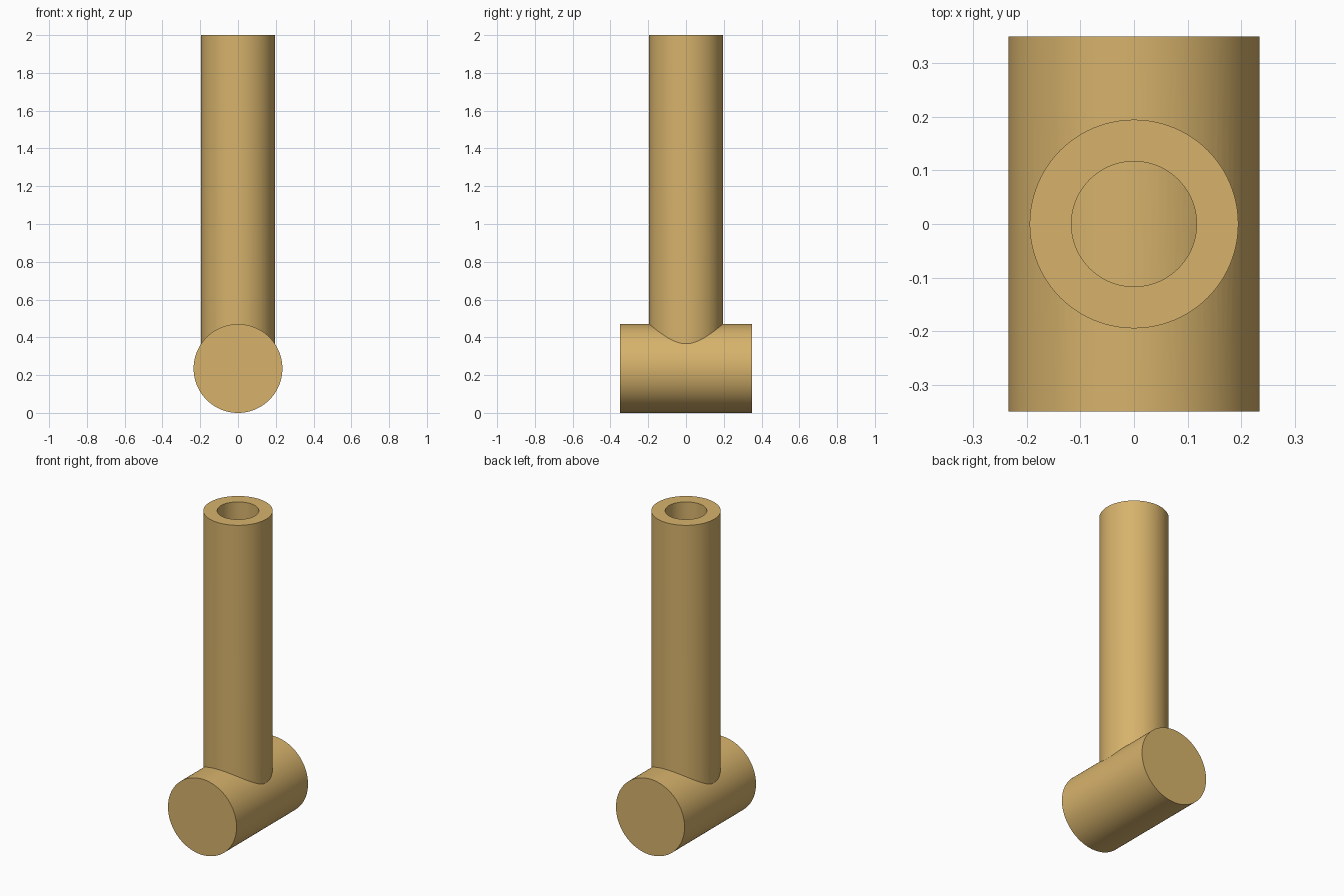
import bpy, math

if "Cube" in bpy.data.objects:
    bpy.data.objects.remove(bpy.data.objects["Cube"])

SEG = 96
R_BAR, L_BAR = 0.235, 0.70
R_OUT, R_IN, TOP = 0.195, 0.117, 2.0


def cylinder(name, radius, depth, location, rotation=(0, 0, 0)):
    bpy.ops.mesh.primitive_cylinder_add(vertices=SEG, radius=radius, depth=depth,
                                        location=location, rotation=rotation)
    obj = bpy.context.object
    obj.name = obj.data.name = name
    return obj


def combine(target, other, operation):
    mod = target.modifiers.new(operation.title(), 'BOOLEAN')
    mod.operation = operation
    mod.solver = 'EXACT'
    mod.object = other
    bpy.context.view_layer.objects.active = target
    bpy.ops.object.modifier_apply(modifier=mod.name)
    bpy.data.objects.remove(other)


# Upright tube, bored right through, starting inside the cross bar
height = TOP - R_BAR
mid = (TOP + R_BAR) / 2
tube = cylinder("tube", R_OUT, height, (0, 0, mid))
bore = cylinder("bore", R_IN, height + 0.2, (0, 0, mid))
combine(tube, bore, 'DIFFERENCE')

# Solid horizontal cross bar, joined to the tube
body = cylinder("hollow_stem_with_cross_bar", R_BAR, L_BAR, (0, 0, R_BAR),
                (math.pi / 2, 0, 0))
combine(body, tube, 'UNION')

# Smooth round sides with sharp rims
bpy.ops.object.select_all(action='DESELECT')
body.select_set(True)
bpy.context.view_layer.objects.active = body
bpy.ops.object.transform_apply(location=True, rotation=True, scale=True)
bpy.ops.object.shade_smooth_by_angle(angle=math.radians(30))

# Tan finish
tan = bpy.data.materials.new("tan")
tan.diffuse_color = (0.68, 0.45, 0.15, 1)
tan.use_nodes = True
tan.node_tree.nodes["Principled BSDF"].inputs["Base Color"].default_value = tan.diffuse_color
body.data.materials.clear()
body.data.materials.append(tan)
